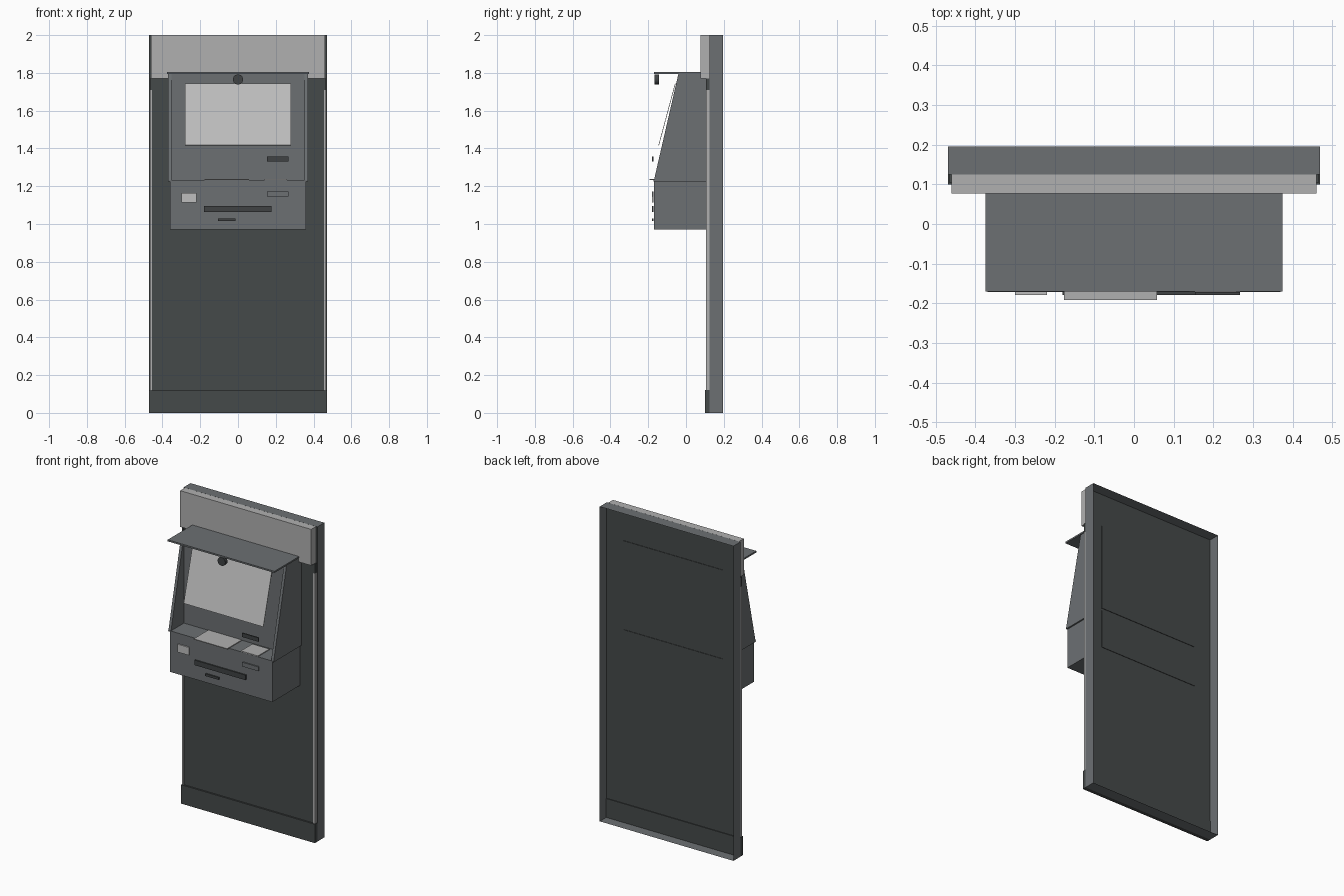
import bpy, bmesh
from mathutils import Vector

old = bpy.data.objects.get("Cube")
if old:
    bpy.data.objects.remove(old, do_unlink=True)


def material(name, rgb):
    m = bpy.data.materials.new(name)
    m.use_nodes = True
    color = (*rgb, 1)
    m.diffuse_color = color
    m.node_tree.nodes["Principled BSDF"].inputs["Base Color"].default_value = color
    return m


MID = material("mid grey", (0.150, 0.162, 0.171))
DARK = material("charcoal", (0.060, 0.067, 0.067))
LIGHT = material("light grey", (0.434, 0.434, 0.434))
SCREEN = material("screen grey", (0.521, 0.521, 0.521))
BLACK = material("slot black", (0.050, 0.055, 0.057))


def finish(name, bm, *mats):
    bmesh.ops.recalc_face_normals(bm, faces=bm.faces)
    mesh = bpy.data.meshes.new(name)
    bm.to_mesh(mesh)
    bm.free()
    for m in mats:
        mesh.materials.append(m)
    ob = bpy.data.objects.new(name, mesh)
    bpy.context.collection.objects.link(ob)
    return ob


def box_mesh(x, y, z):
    bm = bmesh.new()
    bmesh.ops.create_cube(bm, size=1)
    for v in bm.verts:
        v.co = Vector([r[0] if c < 0 else r[1] for c, r in zip(v.co, (x, y, z))])
    return bm


def box(name, x, y, z, mat):
    return finish(name, box_mesh(x, y, z), mat)


def extrude_profile(name, points, x0, x1, mat):
    """Side outline in (y, z), extruded along x."""
    bm = bmesh.new()
    face = bm.faces.new([bm.verts.new((x0, y, z)) for y, z in points])
    out = bmesh.ops.extrude_face_region(bm, geom=[face])
    verts = [g for g in out["geom"] if isinstance(g, bmesh.types.BMVert)]
    bmesh.ops.translate(bm, verts=verts, vec=(x1 - x0, 0, 0))
    return finish(name, bm, mat)


# Frame: a thin shell open at the back, with a dark front sheet
bm = box_mesh((-0.47, 0.47), (0.125, 0.195), (0, 2))
bmesh.ops.delete(bm, geom=[f for f in bm.faces if f.calc_center_median().y > 0.19],
                 context='FACES_ONLY')
for f in bm.faces:
    f.material_index = int(f.calc_center_median().y < 0.13)
finish("frame_shell", bm, MID, DARK)

# Front cladding
box("front_panel", (-0.456, 0.456), (0.11, 0.124), (0.11, 1.78), DARK)
box("header_band", (-0.46, 0.46), (0.077, 0.1245), (1.77, 2), LIGHT)
box("base_skirting", (-0.47, 0.47), (0.1, 0.13), (0, 0.12), DARK)
for side, s in (("left", 1), ("right", -1)):
    xs = sorted((s * 0.455, s * 0.467))
    box(side + "_edge_trim", xs, (0.105, 0.1245), (0.12, 1.71), LIGHT)
    box(side + "_trim_cap", xs, (0.105, 0.1245), (1.71, 1.77), DARK)

# Cabinet: lower console and hood
box("console_box", (-0.36, 0.36), (-0.17, 0.11), (0.97, 1.228), MID)
box("console_ledge", (-0.37, 0.37), (-0.172, 0.11), (1.226, 1.232), MID)
cheek = [(-0.17, 1.23), (-0.04, 1.796), (0.11, 1.796), (0.11, 1.23)]
for side, s in (("left", 1), ("right", -1)):
    extrude_profile(side + "_hood_cheek", cheek, s * 0.352, s * 0.37, MID)
box("hood_inner_panel", (-0.352, 0.352), (-0.04, 0.11), (1.232, 1.795), MID)
box("canopy", (-0.375, 0.375), (-0.17, 0.08), (1.795, 1.805), MID)

# Back covers of the cabinet openings
box("hood_back_cover", (-0.35, 0.35), (0.126, 0.129), (1.24, 1.79), DARK)
box("console_back_cover", (-0.35, 0.35), (0.126, 0.129), (0.98, 1.225), DARK)

# Tilted display
extrude_profile("display", [(-0.146, 1.417), (-0.058, 1.745), (-0.055, 1.744),
                            (-0.143, 1.416)], -0.28, 0.28, SCREEN)

# Camera under the canopy edge
bm = bmesh.new()
bmesh.ops.create_cone(bm, cap_ends=True, segments=24, radius1=0.027, radius2=0.027, depth=0.022)
for v in bm.verts:
    v.co = Vector((v.co.x, v.co.z - 0.155, v.co.y + 1.765))
camera_puck = finish("camera_puck", bm, BLACK)
for p in camera_puck.data.polygons:
    p.use_smooth = len(p.vertices) == 4
for e in camera_puck.data.edges:
    a, b = (camera_puck.data.vertices[i].co for i in e.vertices)
    e.use_edge_sharp = abs(a.y - b.y) < 0.001

# Ledge plates
box("keyboard_plate", (-0.177, 0.058), (-0.192, -0.045), (1.232, 1.237), LIGHT)
box("keypad_plate", (0.14, 0.26), (-0.171, -0.055), (1.232, 1.237), LIGHT)

# Front plates and slots
for name, x, z, mat in (
    ("card_slot", (0.154, 0.268), (1.332, 1.357), BLACK),
    ("reader_plate", (-0.3, -0.22), (1.115, 1.165), SCREEN),
    ("receipt_plate", (0.154, 0.268), (1.145, 1.172), MID),
    ("cash_slot", (-0.18, 0.178), (1.064, 1.096), BLACK),
    ("coin_slot", (-0.105, -0.012), (1.015, 1.03), BLACK),
):
    box(name, x, (-0.179, -0.171), z, mat)
